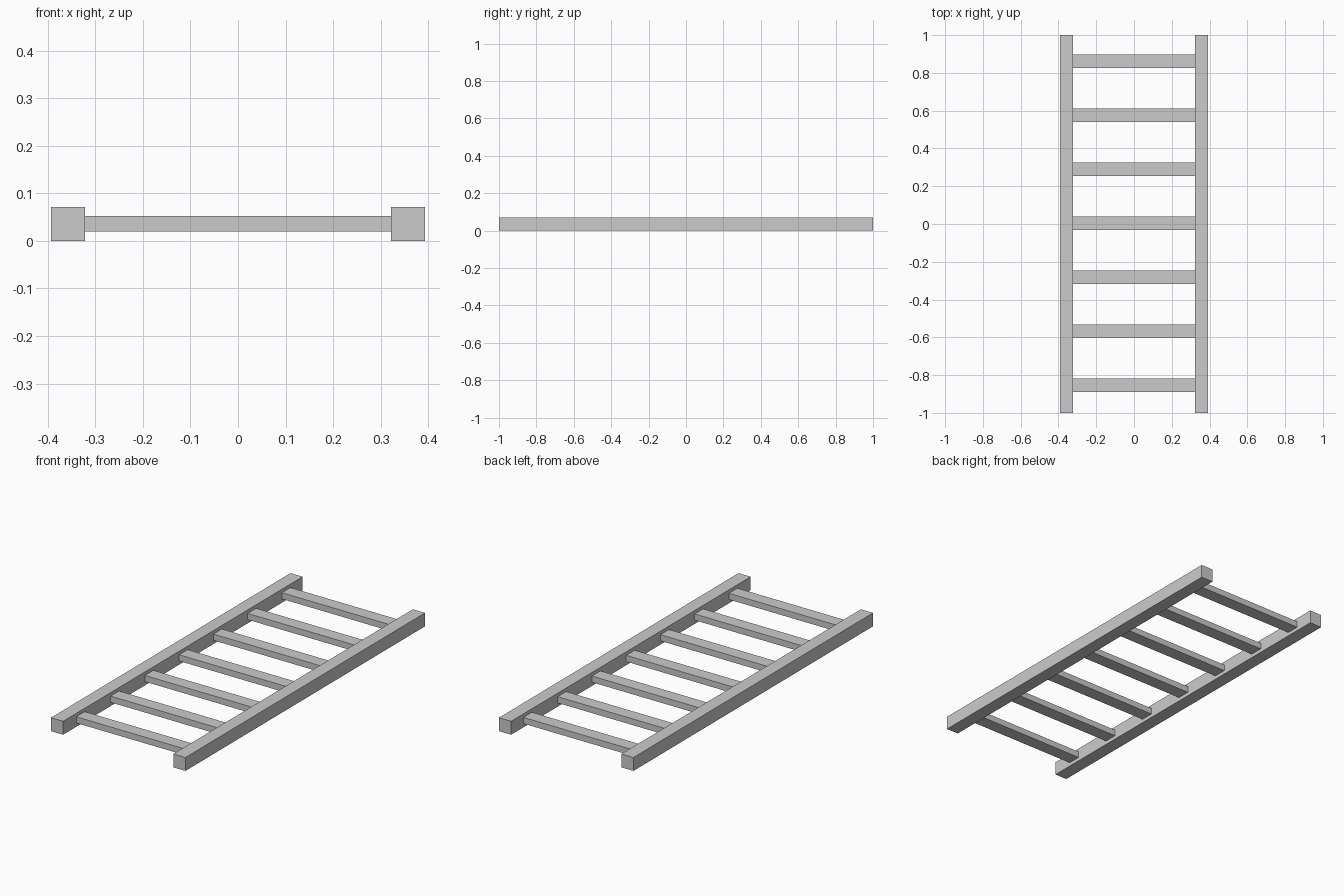
import bpy

if "Cube" in bpy.data.objects:
    bpy.data.objects.remove(bpy.data.objects["Cube"])

RAIL = 0.071          # square rail section
HALF_W = 0.393        # half of overall width
INNER = HALF_W - RAIL


def box(name, center, size):
    bpy.ops.mesh.primitive_cube_add(size=1, location=center)
    obj = bpy.context.object
    obj.name = name
    obj.scale = size
    bpy.ops.object.transform_apply(location=False, rotation=False, scale=True)
    return obj


# Two long side rails
for side, label in ((-1, "left"), (1, "right")):
    box(f"{label}_rail", (side * (HALF_W - RAIL / 2), 0, RAIL / 2), (RAIL, 2, RAIL))

# Seven flat rungs between the rails
for i in range(7):
    y = 0.004 + (i - 3) * 0.286
    box(f"rung_{i + 1}", (0, y, 0.036), (2 * INNER, 0.071, 0.033))
